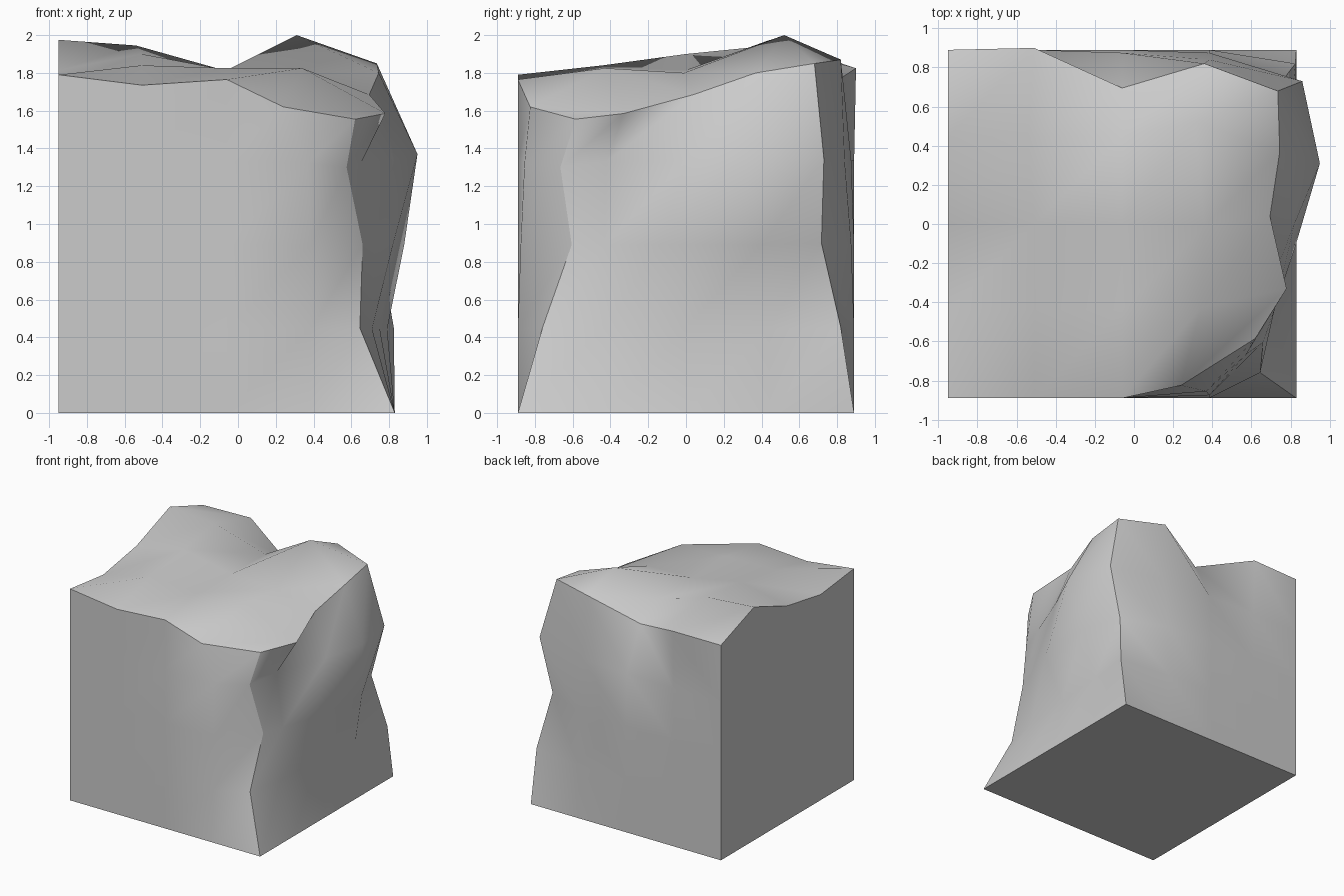
import bpy
import bmesh
import math

if "Cube" in bpy.data.objects:
    bpy.data.objects.remove(bpy.data.objects["Cube"])

N, S = 4, 1.78            # grid cells per side, undisturbed block size
X0, Y0 = -0.95, -0.89     # left and front planes


def rest(i, j, k):
    s = S / N
    return (X0 + i * s, Y0 + j * s, k * s)


moved = {}

# uneven top: left edge and inner heights
for j, z in enumerate((1.79, 1.74, 1.815, 1.975, 1.82)):
    moved[0, j, 4] = (X0, rest(0, j, 4)[1], z)
top_columns = {
    1: ((-.51, -.89, 1.735), (-.51, -.44, 1.84), (-.51, 0, 1.9), (-.54, .45, 1.945), (-.51, .9, 1.825)),
    2: ((-.06, -.89, 1.765), (-.06, -.44, 1.825), (-.06, 0, 1.815), (-.06, .45, 1.81), (-.06, .695, 1.69)),
    3: ((.24, -.825, 1.62), (.34, -.43, 1.825), (.36, -.01, 1.80), (.31, .52, 2.0), (.36, .82, 1.87)),
    4: ((.62, -.585, 1.555), (.78, -.33, 1.585), (.695, .04, 1.685), (.745, .37, 1.8), (.735, .68, 1.85)),
}
for i, column in top_columns.items():
    for j, co in enumerate(column):
        moved[i, j, 4] = co

# eroded right side, lowest row first
right_rows = {
    1: ((.645, -.76, .45), (.71, -.445, .445), (.75, 0, .45), (.79, .44, .445), (.825, .82, .45)),
    2: ((.66, -.605, .89), (.72, -.43, .89), (.82, -.13, .89), (.88, .4, .89), (.747, .717, .9)),
    3: ((.575, -.665, 1.30), (.655, -.42, 1.33), (.82, 0, 1.335), (.95, .31, 1.37), (.86, .73, 1.345)),
}
for k, row in right_rows.items():
    for j, co in enumerate(row):
        moved[4, j, k] = co

# slight pull-in on the front and back faces beside the eroded corners
moved[3, 0, 3] = (.37, -.855, 1.32)
moved[3, 0, 2] = (.385, -.875, .89)
moved[3, 4, 3] = (.385, .84, 1.335)
moved[3, 4, 2] = (.385, .875, .89)
moved[2, 4, 3] = (-.06, .875, 1.335)

bm = bmesh.new()
verts = {}


def vert(key):
    if key not in verts:
        verts[key] = bm.verts.new(moved.get(key, rest(*key)))
    return verts[key]


# six gridded sides of the block, sharing their border vertices
for axis in range(3):
    for level in (0, N):
        for a in range(N):
            for b in range(N):
                corners = []
                for da, db in ((0, 0), (1, 0), (1, 1), (0, 1)):
                    key = [a + da, b + db]
                    key.insert(axis, level)
                    corners.append(vert(tuple(key)))
                bm.faces.new((corners[0], corners[1], corners[2]))
                bm.faces.new((corners[0], corners[2], corners[3]))

bmesh.ops.recalc_face_normals(bm, faces=bm.faces[:])

# smooth shading inside each side, crisp borders between sides
keys = {v: k for k, v in verts.items()}
for f in bm.faces:
    f.smooth = True
for e in bm.edges:
    sides = []
    for f in e.link_faces:
        ks = [keys[v] for v in f.verts]
        sides.append([n for n in range(3) if len({k[n] for k in ks}) == 1][0])
    e.smooth = sides[0] == sides[1]

mesh = bpy.data.meshes.new("rock_block")
bm.to_mesh(mesh)
bm.free()
block = bpy.data.objects.new("rock_block", mesh)
bpy.context.collection.objects.link(block)
